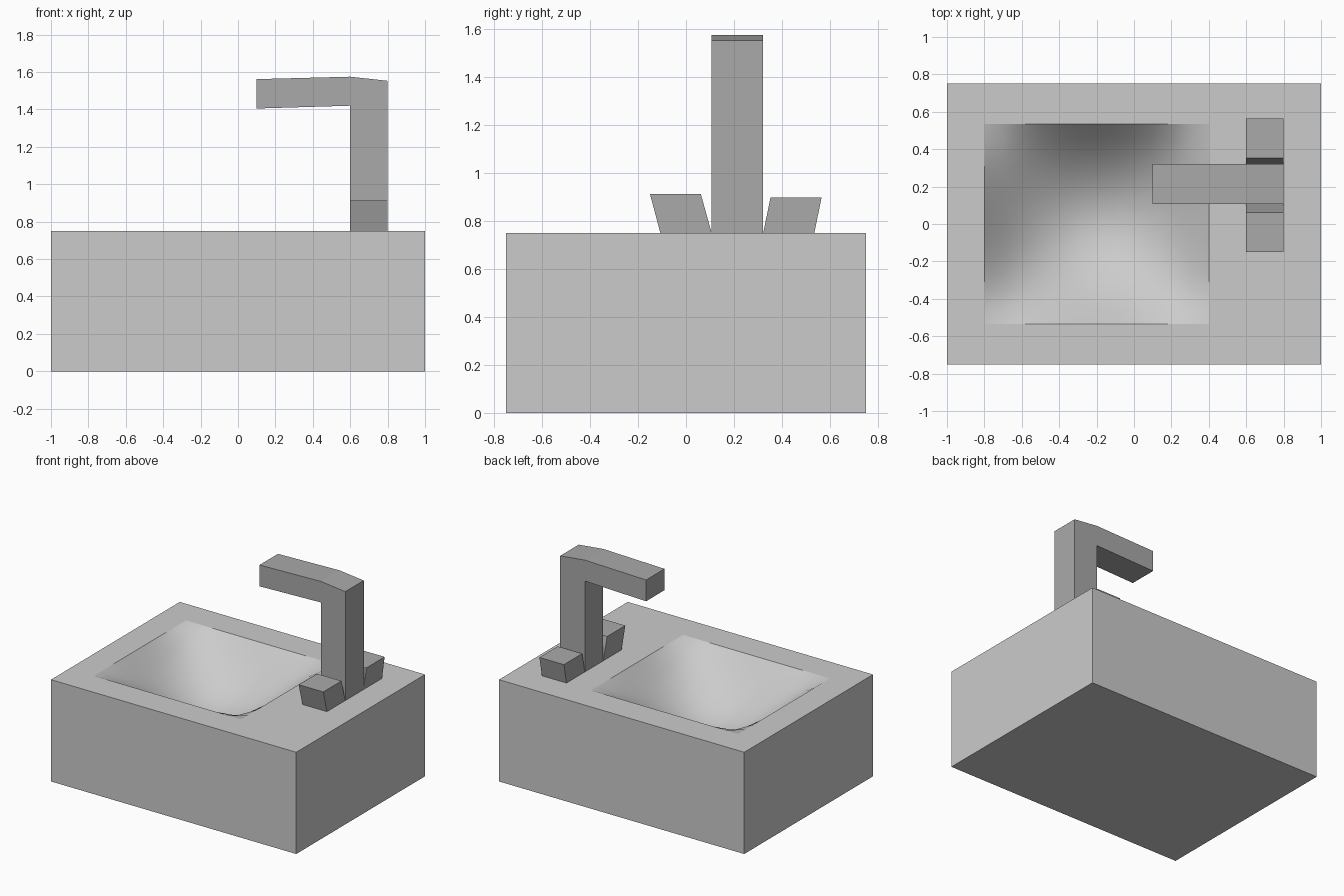
import bpy, bmesh

if "Cube" in bpy.data.objects:
    bpy.data.objects.remove(bpy.data.objects["Cube"])

TOP = 0.75                                   # counter height
BX0, BX1, BY0, BY1 = -0.8, 0.4, -0.535, 0.535  # basin opening


def make_object(name, bm, mat=None):
    mesh = bpy.data.meshes.new(name)
    bm.to_mesh(mesh)
    bm.free()
    ob = bpy.data.objects.new(name, mesh)
    bpy.context.collection.objects.link(ob)
    if mat:
        mesh.materials.append(mat)
    return ob


def extrude_profile(name, points, axis, lo, hi, mat=None):
    """Extrude a closed 2D profile along x (yz points) or y (xz points)."""
    def place(p, t):
        return (t, p[0], p[1]) if axis == 'X' else (p[0], t, p[1])
    bm = bmesh.new()
    a = [bm.verts.new(place(p, lo)) for p in points]
    b = [bm.verts.new(place(p, hi)) for p in points]
    n = len(points)
    bm.faces.new(a)
    bm.faces.new(b[::-1])
    for i in range(n):
        j = (i + 1) % n
        bm.faces.new((a[i], b[i], b[j], a[j]))
    bmesh.ops.recalc_face_normals(bm, faces=bm.faces)
    return make_object(name, bm, mat)


metal = bpy.data.materials.new("dark_grey")
metal.diffuse_color = (0.4, 0.4, 0.4, 1)
metal.use_nodes = True
metal.node_tree.nodes["Principled BSDF"].inputs["Base Color"].default_value = metal.diffuse_color

# Cabinet block with a rectangular opening in its top
bm = bmesh.new()


def ring(x0, x1, y0, y1, z):
    return [bm.verts.new((x, y, z)) for x, y in
            ((x0, y0), (x1, y0), (x1, y1), (x0, y1))]


base = ring(-1, 1, -0.75, 0.75, 0)
rim = ring(-1, 1, -0.75, 0.75, TOP)
hole = ring(BX0, BX1, BY0, BY1, TOP)
bm.faces.new(base[::-1])
for i in range(4):
    j = (i + 1) % 4
    bm.faces.new((base[i], base[j], rim[j], rim[i]))
    bm.faces.new((rim[i], rim[j], hole[j], hole[i]))
make_object("sink_block", bm)

# Basin: smooth curved patch hanging from the opening
N = 12
bm = bmesh.new()
grid = []
for i in range(N + 1):
    row = []
    for j in range(N + 1):
        u, v = i / N, j / N
        depth = 0.63 * (3 * u * (1 - u)) * (3 * v * (1 - v))
        row.append(bm.verts.new((BX0 + u * (BX1 - BX0),
                                 BY0 + v * (BY1 - BY0), TOP - depth)))
    grid.append(row)
for i in range(N):
    for j in range(N):
        f = bm.faces.new((grid[i][j], grid[i + 1][j],
                          grid[i + 1][j + 1], grid[i][j + 1]))
        f.smooth = True
make_object("basin", bm)

# Tap column and spout in one bent profile
extrude_profile("tap_spout",
                [(0.6, TOP), (0.8, TOP), (0.8, 1.553), (0.6, 1.575),
                 (0.1, 1.562), (0.1, 1.405), (0.6, 1.42)],
                'Y', 0.107, 0.322, metal)

# Two leaning handles either side of the column
extrude_profile("front_handle",
                [(-0.107, TOP), (0.107, TOP), (0.062, 0.912), (-0.15, 0.912)],
                'X', 0.6, 0.8, metal)
extrude_profile("back_handle",
                [(0.322, TOP), (0.535, TOP), (0.565, 0.897), (0.352, 0.897)],
                'X', 0.6, 0.8, metal)
